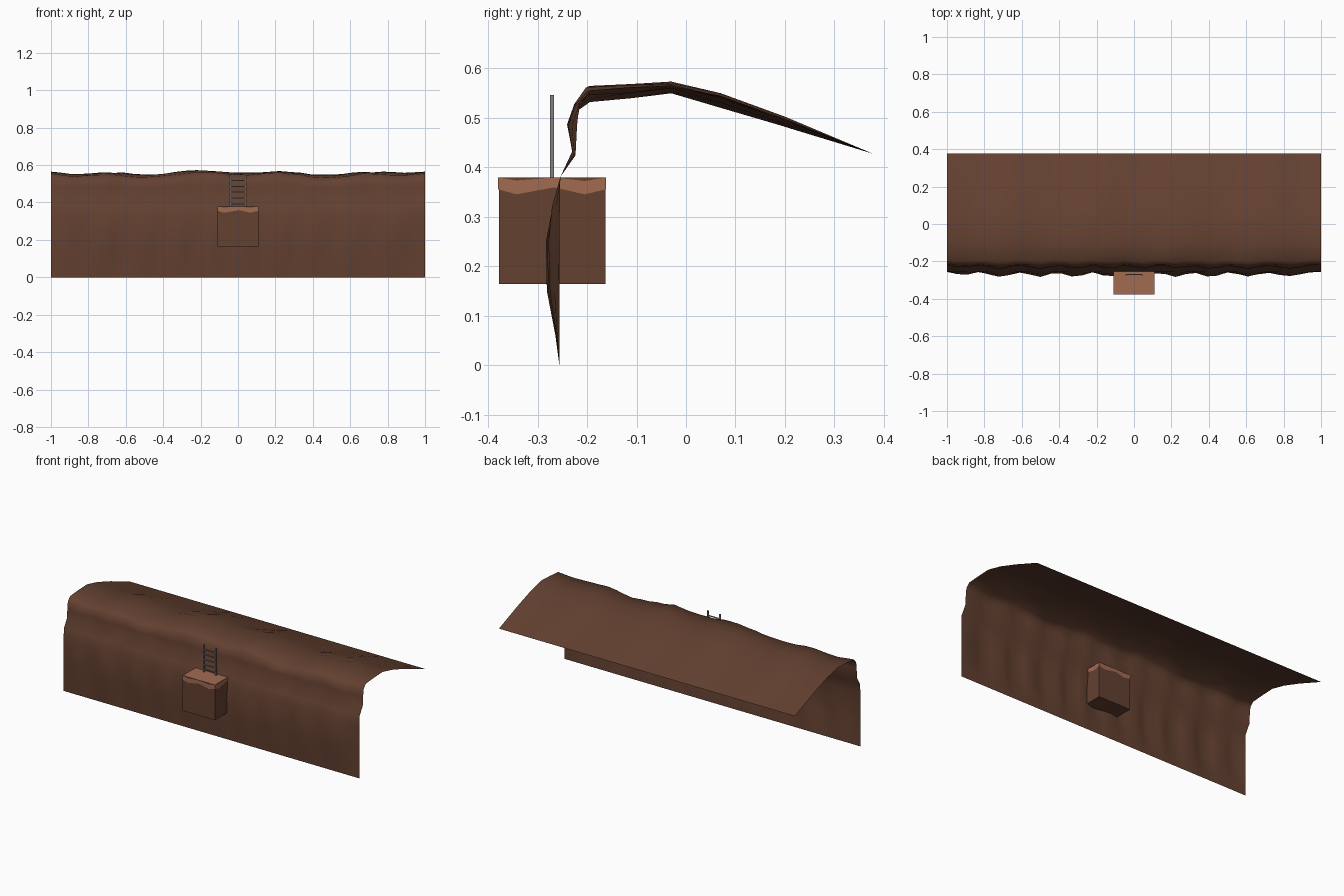
import bpy, bmesh, math, random
from mathutils import Vector

if "Cube" in bpy.data.objects:
    bpy.data.objects.remove(bpy.data.objects["Cube"])

random.seed(4)


def material(name, rgb):
    m = bpy.data.materials.new(name)
    m.diffuse_color = (*rgb, 1)
    m.use_nodes = True
    m.node_tree.nodes["Principled BSDF"].inputs["Base Color"].default_value = m.diffuse_color
    return m


earth = material("earth_brown", (0.125, 0.052, 0.030))
light = material("light_clay", (0.36, 0.145, 0.085))
steel = material("dull_steel", (0.22, 0.22, 0.22))


def finish(name, bm, mat):
    me = bpy.data.meshes.new(name)
    bm.to_mesh(me)
    bm.free()
    ob = bpy.data.objects.new(name, me)
    bpy.context.collection.objects.link(ob)
    me.materials.append(mat)
    return ob


def box(bm, lo, hi):
    vs = bmesh.ops.create_cube(bm, size=1)["verts"]
    for v in vs:
        v.co = Vector([(a + b) / 2 + c * (b - a) for a, b, c in zip(lo, hi, v.co)])


# Cliff: open sheet swept along x; each row is y, z, and its y / z waviness
rows = [(-0.256, 0.0, 0, 0), (-0.256, 0.06, -.007, 0), (-0.256, 0.15, -.022, 0),
        (-0.256, 0.25, -.024, 0), (-0.255, 0.32, -.014, 0), (-0.254, 0.38, 0, 0),
        (-0.223, 0.43, -.006, .006), (-0.220, 0.485, -.018, .004),
        (-0.215, 0.525, -.010, .012), (-0.193, 0.548, -.008, .018),
        (-0.11, 0.556, 0, .014), (-0.03, 0.560, 0, .012), (0.07, 0.535, 0, .014),
        (0.20, 0.491, 0, .012), (0.378, 0.427, 0, 0)]
N = 36
bm = bmesh.new()
grid = []
for i in range(N + 1):
    x = -1 + 2 * i / N
    fade = min(1, (1 - abs(x)) / 0.12)
    bulge = fade * (0.55 + 0.45 * math.sin(31 * x + 1.5 * math.sin(3 * x)))
    rise = 0.55 * math.sin(13.5 * x - 1.7) + 0.45 * math.sin(5.2 * x + 2)
    line = []
    for k, (y, z, wy, wz) in enumerate(rows):
        jitter = fade * random.uniform(-0.25, 0.25)
        dz = wz * (fade * (rise + jitter) + (1 - fade) * 0.4)
        line.append(bm.verts.new((x, y + wy * (bulge + jitter * 0.6), z + dz)))
    grid.append(line)
for a, b in zip(grid, grid[1:]):
    for k in range(len(rows) - 1):
        bm.faces.new((a[k], b[k], b[k + 1], a[k + 1]))
for f in bm.faces:
    f.smooth = True
finish("cliff", bm, earth)

# Ledge block half buried in the cliff, with a light top
X, Y0, Y1, Z0, Z1 = 0.109, -0.378, -0.163, 0.164, 0.379
bm = bmesh.new()
box(bm, (-X, Y0, Z0), (X, Y1, Z1))
ledge = finish("ledge_block", bm, earth)
ledge.data.materials.append(light)
for p in ledge.data.polygons:
    if p.normal.z > 0.9:
        p.material_index = 1

# Ragged light band around the top of the block
low = [0.355, 0.345, 0.359, 0.345, 0.355]
high = [0.379, 0.373, 0.379, 0.372, 0.379]
cy, e = (Y0 + Y1) / 2, 0.0006
bm = bmesh.new()
for side in range(4):
    c, s = round(math.cos(side * math.pi / 2)), round(math.sin(side * math.pi / 2))
    pts = []
    for t, zl, zh in zip((-1, -0.66, 0.04, 0.6, 1), low, high):
        u, w = t * X, -X - e
        px, py = c * u - s * w, cy + s * u + c * w
        pts.append([bm.verts.new((px, py, z)) for z in (zl, zh)])
    for a, b in zip(pts, pts[1:]):
        bm.faces.new((a[0], b[0], b[1], a[1]))
finish("ledge_trim", bm, light)

# Ladder standing on the ledge
bm = bmesh.new()
for s in (-1, 1):
    x = s * 0.041
    box(bm, (x - 0.004, -0.275, 0.379), (x + 0.004, -0.267, 0.546))
for k in range(5):
    z = 0.393 + 0.031 * k
    box(bm, (-0.041, -0.2735, z - 0.0025), (0.041, -0.2685, z + 0.0025))
finish("ladder", bm, steel)
